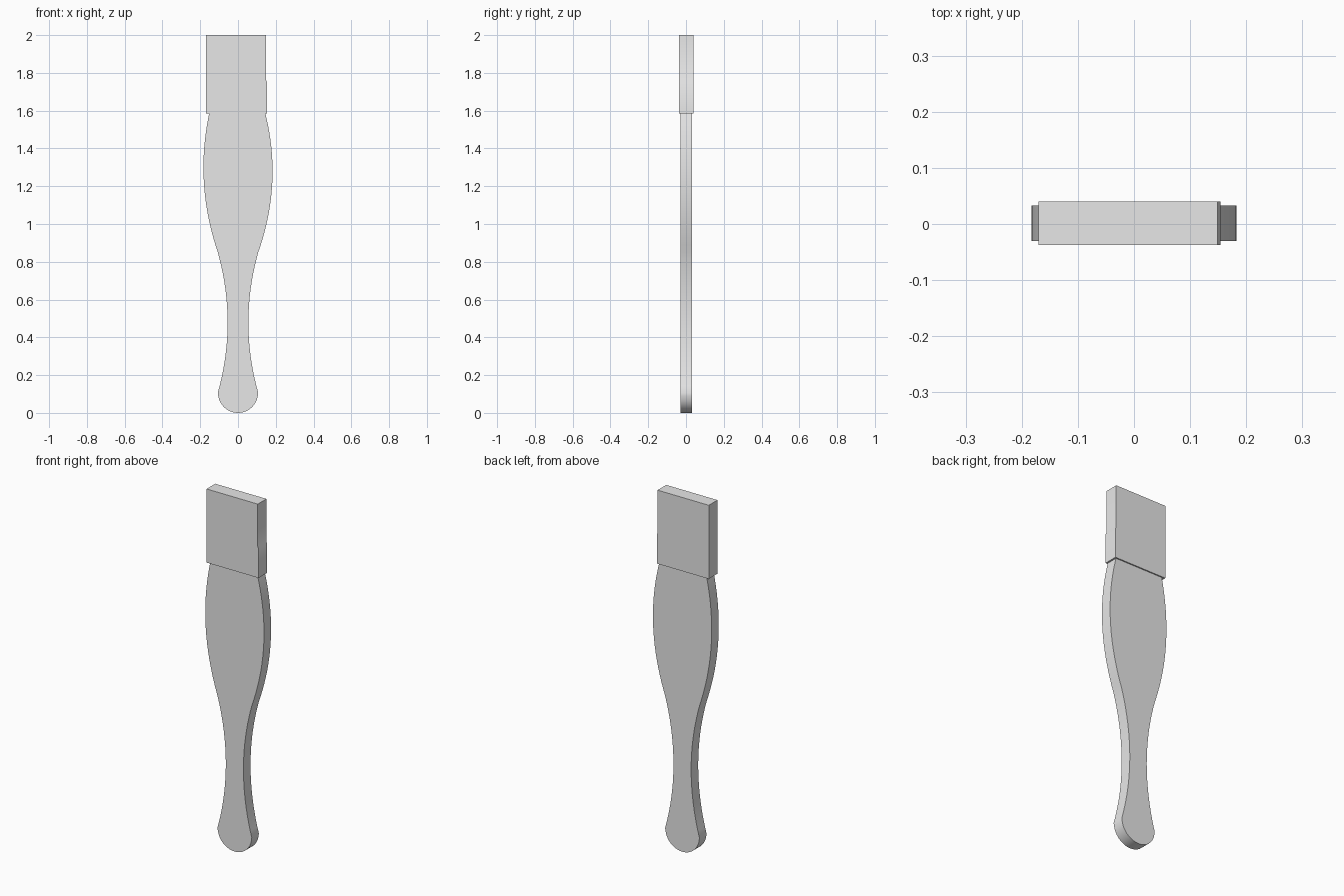
import bpy, bmesh, math

cube = bpy.data.objects.get("Cube")
if cube:
    bpy.data.objects.remove(cube, do_unlink=True)

# Single light grey material
grey = bpy.data.materials.new("light_grey")
grey.use_nodes = True
grey.diffuse_color = (0.8, 0.8, 0.8, 1)
grey.node_tree.nodes["Principled BSDF"].inputs["Base Color"].default_value = (0.8, 0.8, 0.8, 1)


def extrude_outline(name, outline, y0, y1):
    """Make a slab from an (x, z) outline, running from y0 to y1."""
    bm = bmesh.new()
    face = bm.faces.new([bm.verts.new((x, y0, z)) for x, z in outline])
    grown = bmesh.ops.extrude_face_region(bm, geom=[face])["geom"]
    verts = [v for v in grown if isinstance(v, bmesh.types.BMVert)]
    bmesh.ops.translate(bm, verts=verts, vec=(0, y1 - y0, 0))
    bmesh.ops.recalc_face_normals(bm, faces=bm.faces)
    mesh = bpy.data.meshes.new(name)
    bm.to_mesh(mesh)
    bm.free()
    mesh.materials.append(grey)
    obj = bpy.data.objects.new(name, mesh)
    bpy.context.collection.objects.link(obj)
    bpy.ops.object.select_all(action="DESELECT")
    obj.select_set(True)
    bpy.context.view_layer.objects.active = obj
    bpy.ops.object.shade_smooth_by_angle(angle=math.radians(30))
    return obj


END_Z, NECK_Z, TOP_Z = 0.106, 0.85, 1.6


def half_width(z, peak_z):
    """Concave arc along the grip, then a convex arc along the belly."""
    if z < NECK_Z:
        return 0.055 + 0.052 * ((z - 0.478) / 0.372) ** 2
    return 0.183 - 0.076 * ((z - peak_z) / (peak_z - NECK_Z)) ** 2


def side(sign, peak_z):
    heights = [END_Z + (NECK_Z - END_Z) * i / 20 for i in range(20)]
    heights += [NECK_Z + (TOP_Z - NECK_Z) * i / 20 for i in range(21)]
    return [(sign * half_width(z, peak_z), z) for z in heights]


# Handle: right-hand curve up, left-hand curve down, round end
round_end = [(0.106 * math.cos(a), END_Z + 0.106 * math.sin(a))
             for a in (math.pi * (1 + i / 20) for i in range(1, 20))]
extrude_outline("handle", side(1, 1.28) + side(-1, 1.3)[::-1] + round_end, -0.03, 0.033)

# Rectangular head, very slightly wider toward the handle on one side
extrude_outline("head", [(-0.17, 1.585), (0.154, 1.585), (0.154, 1.75),
                         (0.149, 1.76), (0.149, 2.0), (-0.17, 2.0)], -0.037, 0.04)
